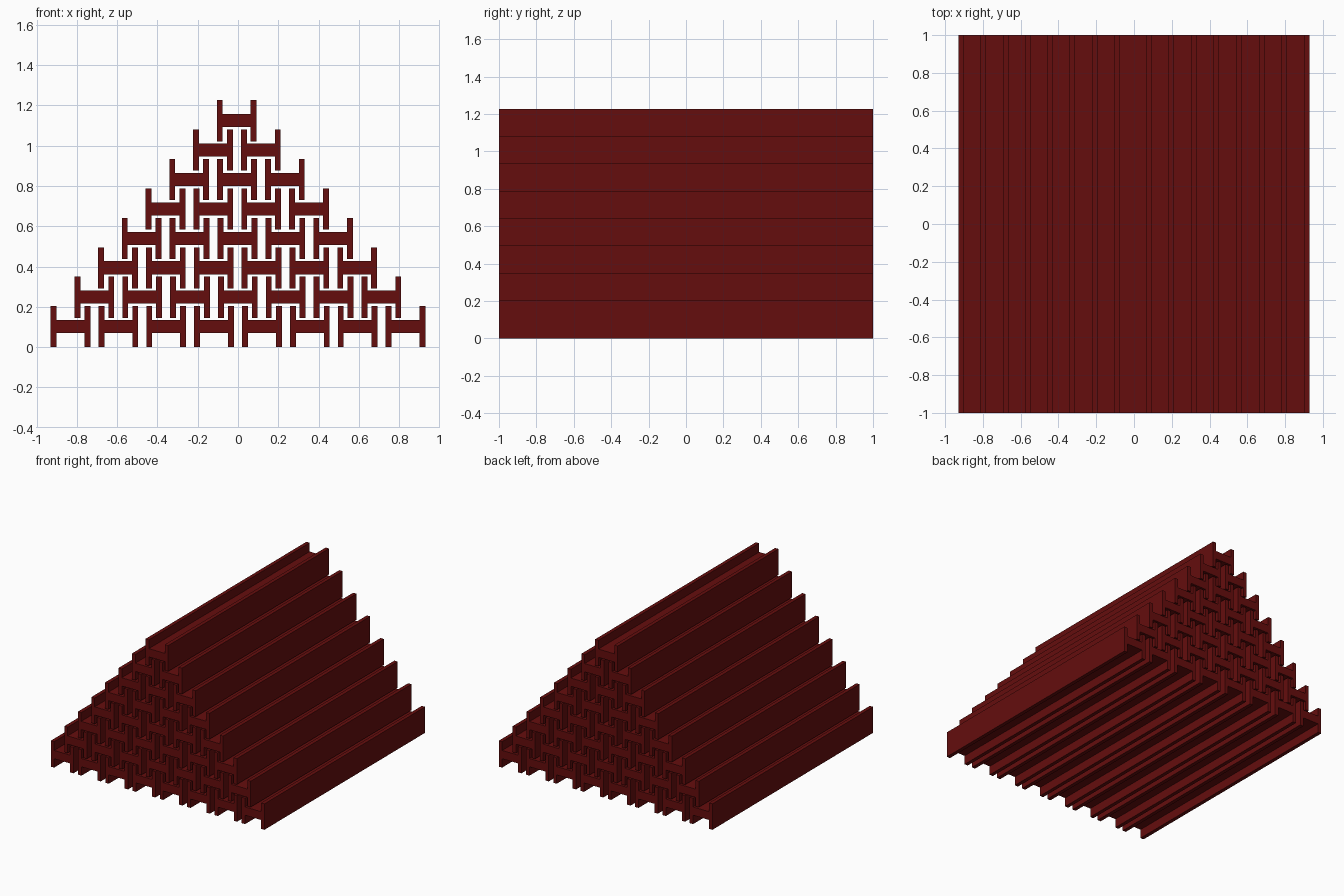
import bpy, bmesh

if "Cube" in bpy.data.objects:
    bpy.data.objects.remove(bpy.data.objects["Cube"])

red = bpy.data.materials.new("dark red steel")
red.diffuse_color = (0.13, 0.004, 0.004, 1)
red.use_nodes = True
red.node_tree.nodes["Principled BSDF"].inputs["Base Color"].default_value = red.diffuse_color

ROWS = 8
W, H, T = 0.197, 0.204, 0.029      # beam width, height, flange thickness
WEB_LOW, WEB_HIGH = 0.07, 0.135    # web heights
PITCH, SHIFT, RISE = 0.2375, 0.1178, 0.146


def beam_mesh():
    # H-shaped profile extruded along y
    o, i = W / 2, W / 2 - T
    half = [(i, WEB_LOW), (i, 0), (o, 0), (o, H), (i, H), (i, WEB_HIGH)]
    profile = half + [(-x, z) for x, z in reversed(half)]
    bm = bmesh.new()
    face = bm.faces.new([bm.verts.new((x, -1, z)) for x, z in profile])
    ext = bmesh.ops.extrude_face_region(bm, geom=[face])
    verts = [v for v in ext["geom"] if isinstance(v, bmesh.types.BMVert)]
    bmesh.ops.translate(bm, verts=verts, vec=(0, 2, 0))
    bmesh.ops.recalc_face_normals(bm, faces=bm.faces)
    me = bpy.data.meshes.new("beam")
    bm.to_mesh(me)
    bm.free()
    me.materials.append(red)
    return me


# Interlocking stack, one beam fewer on each row
mesh = beam_mesh()
start = -PITCH * (ROWS - 1) / 2
for row in range(ROWS):
    for col in range(ROWS - row):
        ob = bpy.data.objects.new(f"beam_row{row + 1}_{col + 1}", mesh)
        ob.location = (start + row * SHIFT + col * PITCH, 0, row * RISE)
        bpy.context.collection.objects.link(ob)
